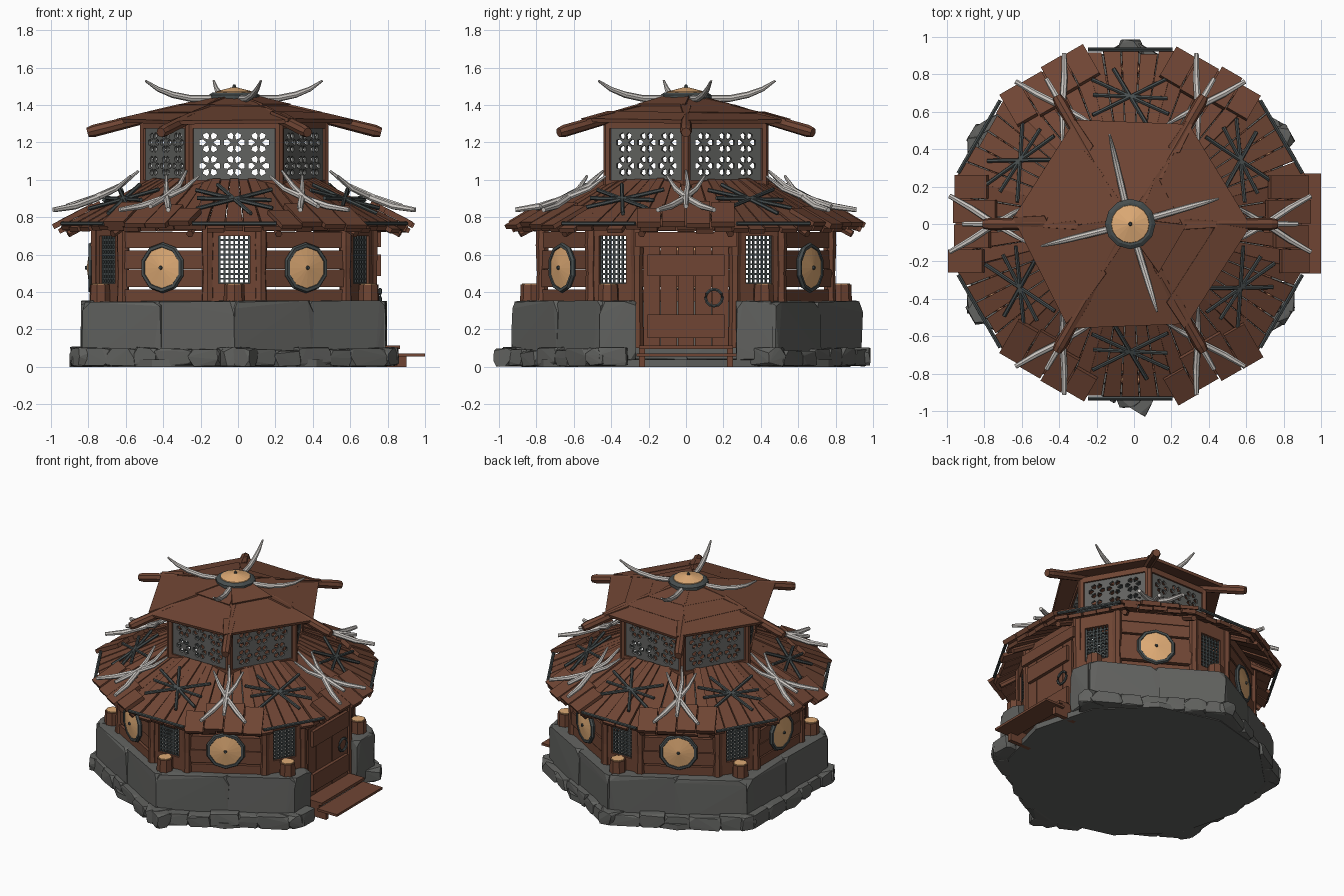
import bpy, bmesh, math, random
from mathutils import Matrix, Vector

if "Cube" in bpy.data.objects:
    bpy.data.objects.remove(bpy.data.objects["Cube"])
random.seed(4)
R = math.radians
T = lambda x, y, z: Matrix.Translation((x, y, z))
rnd = random.uniform

COL = {"wood brown": (0.160, 0.060, 0.034), "stone grey": (0.120, 0.122, 0.115),
       "dark iron": (0.062, 0.075, 0.076), "bone white": (0.60, 0.57, 0.54),
       "pale gold": (0.74, 0.41, 0.18)}
MATS = {}
for n, c in COL.items():
    MATS[n] = bpy.data.materials.new(n)
    MATS[n].diffuse_color = (*c, 1)
WOOD, STONE, IRON, BONE, GOLD = COL
parts = {}


def part(name, mat):
    return parts.setdefault(name, (bmesh.new(), mat))[0]


def side(deg):
    """Frame around the hut axis: x outward, y along the wall, z up."""
    return T(-0.02, 0, 0) @ Matrix.Rotation(R(deg), 4, 'Z')


def slab(bm, M, poly, z0, z1):
    lo = [bm.verts.new(M @ Vector((x, y, z0))) for x, y in poly]
    hi = [bm.verts.new(M @ Vector((x, y, z1))) for x, y in poly]
    bm.faces.new(lo[::-1])
    bm.faces.new(hi)
    n = len(poly)
    for i in range(n):
        j = (i + 1) % n
        bm.faces.new((lo[i], lo[j], hi[j], hi[i]))


def box(bm, M, x0, x1, y0, y1, z0, z1):
    slab(bm, M, [(x0, y0), (x1, y0), (x1, y1), (x0, y1)], z0, z1)


def tube(bm, M, pts, radii, n=8, closed=False):
    pts = [Vector(p) for p in pts]
    k = len(pts)
    rings = []
    for i, p in enumerate(pts):
        a = pts[(i - 1) % k] if closed or i else p
        b = pts[(i + 1) % k] if closed or i < k - 1 else p
        q = (b - a).to_track_quat('Z', 'Y')
        r = radii[i] if isinstance(radii, (list, tuple)) else radii
        rings.append([bm.verts.new(M @ (p + q @ Vector((r * math.cos(math.tau * j / n),
                      r * math.sin(math.tau * j / n), 0)))) for j in range(n)])
    for i in range(k if closed else k - 1):
        A, B = rings[i], rings[(i + 1) % k]
        for j in range(n):
            bm.faces.new((A[j], A[(j + 1) % n], B[(j + 1) % n], B[j]))
    if not closed:
        bm.faces.new(rings[0][::-1])
        bm.faces.new(rings[-1])


def rock(bm, M, xi, xo, yi, yo, z0, z1, bev, jit):
    """Chiselled stone: hull of a chamfered wedge. yi/yo = (low, high) inside/outside."""
    vs = []
    for x, ys, sx in ((xi, yi, 1), (xo, yo, -1)):
        for y, sy in ((ys[0], 1), (ys[1], -1)):
            for z, sz in ((z0, 1), (z1, -1)):
                for d in ((1, 0.2, 0.2), (0.2, 1, 0.2), (0.2, 0.2, 1)):
                    b = [bev * k * rnd(1 - jit, 1 + jit) for k in d]
                    vs.append(bm.verts.new(M @ Vector((x + sx * b[0], y + sy * b[1], z + sz * b[2]))))
    out = bmesh.ops.convex_hull(bm, input=vs)
    bmesh.ops.delete(bm, geom=[v for v in out["geom_interior"] if isinstance(v, bmesh.types.BMVert)],
                     context='VERTS')


# Stone foundation: hexagon of big blocks with a skirt of small rocks
slab(part("foundation_floor", STONE), side(0),
     [(0.88 * math.cos(R(30 * i)), 0.88 * math.sin(R(30 * i))) for i in range(12)], 0, 0.04)
big, small = part("foundation_blocks", STONE), part("foundation_rocks", STONE)
for k in range(6):
    M = side(60 * k)
    spans = [(-0.47, -0.26), (0.26, 0.47)] if k == 0 else [(-0.475, 0.03), (-0.03, 0.475)]
    for a, b in spans:
        ia, ib = max(a, -0.39), min(b, 0.39)
        xo = 0.825 + rnd(-0.012, 0.008)
        rock(big, M, 0.67, xo, (ia, ib), (a, b), 0.03, 0.36, 0.05, 0.6)
    y = -0.47
    while y < 0.40:
        w = rnd(0.14, 0.24)
        if not (k == 0 and y + w > -0.27 and y < 0.27):
            rock(small, M, 0.74, 0.875 + rnd(-0.02, 0.01), (y, y + w), (y, y + w), 0, rnd(0.09, 0.115), 0.035, 0.7)
        y += w - 0.02
    rock(small, side(60 * k + 30), 0.84, 0.99, (-0.1, 0.1), (-0.06, 0.06), 0, 0.11, 0.04, 0.6)

# Walls: wide plank walls alternate with narrow lattice windows
planks, posts = part("wall_planks", WOOD), part("wall_posts", WOOD)
lattice, frames = part("window_lattice", IRON), part("window_frames", WOOD)
for k in range(6):
    M = side(60 * k)
    for s in (-1, 1):
        tube(posts, M, [(0.735, s * 0.262, z) for z in (0.1 if k == 0 else 0.34, 0.5, 0.65, 0.81)],
             [0.036, 0.03, 0.036, 0.032], 7)
    P = M @ T(0.71, 0, 0) @ Matrix(((0, 0, 1, 0), (1, 0, 0, 0), (0, 1, 0, 0), (0, 0, 0, 1)))
    for z0, z1 in ((0.34, 0.415), (0.428, 0.52), (0.524, 0.622), (0.636, 0.722), (0.726, 0.8)):
        if k == 0 and z1 < 0.7:
            continue
        h, c = 0.262, 0.02
        slab(planks, P, [(-h + c, z0), (h - c, z0), (h, z0 + c), (h, z1 - c), (h - c, z1),
                         (-h + c, z1), (-h, z1 - c), (-h, z0 + c)], 0, 0.035 + rnd(0, 0.012))
    W = side(60 * k + 30)
    box(frames, W, 0.745, 0.785, -0.12, 0.12, 0.34, 0.445)
    box(frames, W, 0.745, 0.785, -0.12, 0.12, 0.70, 0.80)
    for s in (-1, 1):
        box(frames, W, 0.75, 0.785, s * 0.105 - 0.022, s * 0.105 + 0.022, 0.34, 0.80)
    for i in range(7):
        y = -0.078 + 0.026 * i
        box(lattice, W, 0.76, 0.77, y - 0.005, y + 0.005, 0.44, 0.71)
    for i in range(11):
        z = 0.445 + 0.026 * i
        box(lattice, W, 0.76, 0.77, -0.085, 0.085, z - 0.005, z + 0.005)
    # Log stump with a pale cut top below each window
    tube(part("stumps", WOOD), W, [(0.83, 0, 0.33), (0.83, 0, 0.44)], [0.058, 0.054], 8)
    tube(part("stump_tops", GOLD), W, [(0.83, 0, 0.44), (0.83, 0, 0.447)], 0.046, 8)
    # Round shields on every wide wall except the door side
    if k:
        S = M @ T(0.765, 0, 0.53) @ Matrix.Rotation(R(90), 4, 'Y')
        tube(part("shield_discs", GOLD), S, [(0, 0, -0.015), (0, 0, 0.008), (0, 0, 0.022)], [0.115, 0.115, 0.012], 16)
        tube(part("shield_rims", IRON), S, [(0.12 * math.cos(R(36 * i)), 0.12 * math.sin(R(36 * i)), 0)
                                            for i in range(10)], 0.016, 6, True)
        tube(part("shield_bosses", IRON), S, [(0, 0, 0.015), (0, 0, 0.032)], [0.014, 0.008], 8)

# Door with cross boards, ring handle and steps
D = side(0)
door = part("door", WOOD)
for i in range(5):
    y = -0.23 + 0.092 * i
    box(door, D, 0.735, 0.76 + rnd(0, 0.008), y + 0.002, y + 0.09, 0.1, 0.72)
for z0, z1 in ((0.155, 0.28), (0.485, 0.60)):
    box(door, D, 0.76, 0.785, -0.205, 0.205, z0, z1)
box(door, D, 0.74, 0.785, -0.27, 0.27, 0.64, 0.72)
tube(part("door_ring", IRON), D, [(0.78, 0.15 + 0.045 * math.cos(R(30 * i)), 0.37 + 0.045 * math.sin(R(30 * i)))
                                  for i in range(12)], 0.009, 6, True)
steps = part("steps", WOOD)
box(steps, D, 0.73, 0.885, -0.25, 0.25, 0.095, 0.115)
box(steps, D, 0.86, 1.02, -0.265, 0.27, 0.055, 0.072)
for s in (-1, 1):
    box(steps, D, 0.74, 0.92, s * 0.235 - 0.015, s * 0.235 + 0.015, 0.0, 0.06)
    box(steps, D, 0.74, 0.86, s * 0.235 - 0.015, s * 0.235 + 0.015, 0.06, 0.1)

# Lower roof: twelve plank panels, dressed with tusks or iron rods
roof, cover = part("lower_roof_planks", WOOD), part("lower_roof_cover_boards", WOOD)
rods, tusks = part("roof_rods", IRON), part("roof_tusks", BONE)
L, ang = math.hypot(0.5, 0.26), math.atan2(0.26, 0.5)
for k in range(12):
    S = side(30 * k) @ T(0.43, 0, 1.0) @ Matrix.Rotation(ang, 4, 'Y')
    for i in range(5):
        f0, f1 = -1 + 0.4 * i + 0.015, -1 + 0.4 * i + 0.385
        e, z = L + rnd(-0.03, 0.015), rnd(0, 0.012)
        slab(roof, S, [(0, 0.118 * f0), (e, 0.25 * f0), (e, 0.25 * f1), (0, 0.118 * f1)], z - 0.025, z)
    tube(part("rafters", WOOD), side(30 * k + 15), [(0.45, 0, 0.955), (0.92, 0, 0.71)], 0.02, 6)
    if k % 2 == 0:
        for i in range(4):
            y = -0.265 + 0.1325 * i
            e, s = L + rnd(-0.01, 0.03), 0.33 + rnd(-0.04, 0.04) + 0.03 * abs(i - 1.5)
            box(cover, S, s, e, y + 0.003, y + 0.128, 0.012, 0.034 + rnd(0, 0.01))
        for s in (-1, 1):
            tube(tusks, S, [(0.10, -s * 0.10, 0.075), (0.2, -s * 0.055, 0.05), (0.32, s * 0.01, 0.055),
                            (0.44, s * 0.085, 0.07), (0.55, s * 0.15, 0.105)], [0.007, 0.014, 0.018, 0.018, 0.013], 7)
        tube(tusks, S, [(0.05, 0, 0.08), (0.17, 0.01, 0.055), (0.32, 0, 0.06), (0.48, 0, 0.09)],
             [0.007, 0.014, 0.018, 0.013], 7)
    else:
        for a, h in ((27, 0.23), (-29, 0.23), (3, 0.2), (62, 0.19)):
            v = Vector((math.sin(R(a)), math.cos(R(a)), 0)) * h
            c = Vector((0.27, 0, 0.025))
            tube(rods, S, [c - v, c + v], 0.011, 6)
        tube(rods, S, [(L - 0.01, -0.225, 0.025), (L - 0.01, 0.225, 0.025)], 0.011, 6)

# Pierced tower screen, cut from a flat outline with petal holes
cu = bpy.data.curves.new("screen_outline", 'CURVE')
cu.dimensions, cu.fill_mode, cu.extrude = '2D', 'BOTH', 0.008


def outline(pts):
    sp = cu.splines.new('POLY')
    sp.points.add(len(pts) - 1)
    for p, (x, y) in zip(sp.points, pts):
        p.co = (x, y, 0, 1)
    sp.use_cyclic_u = True


outline([(-0.225, 0.98), (0.225, 0.98), (0.225, 1.285), (-0.225, 1.285)])
for cx in (-0.13, 0, 0.13):
    for cy in (1.075, 1.2):
        for i in range(6):
            outline([(cx + r * math.cos(R(60 * i + a)), cy + r * math.sin(R(60 * i + a)))
                     for r, a in ((0.018, 0), (0.04, -24), (0.056, -13), (0.056, 13), (0.04, 24))])
tmp = bpy.data.objects.new("screen_outline", cu)
bpy.context.collection.objects.link(tmp)
dg = bpy.context.evaluated_depsgraph_get()
screen = bpy.data.meshes.new_from_object(tmp.evaluated_get(dg))
bpy.data.objects.remove(tmp)
screen.materials.clear()
screen.materials.append(MATS[STONE])
FLIP = Matrix(((0, 0, 1, 0), (1, 0, 0, 0), (0, 1, 0, 0), (0, 0, 0, 1)))

# Tower posts, ring beams, upper roof and its jutting beams
tower, top = part("tower_frame", WOOD), part("upper_roof_planks", WOOD)
slope = math.atan2(0.115, 0.44)
for k in range(6):
    F, V = side(60 * k + 30), side(60 * k)
    ob = bpy.data.objects.new("tower_screen", screen)
    ob.matrix_world = F @ T(0.415, 0, 0) @ FLIP
    bpy.context.collection.objects.link(ob)
    box(tower, F, 0.40, 0.435, -0.24, 0.24, 1.275, 1.315)
    box(tower, F, 0.40, 0.435, -0.24, 0.24, 0.965, 1.0)
    tube(tower, V, [(0.48, 0, 0.96), (0.48, 0, 1.34)], 0.026, 7)
    tube(part("roof_beams", WOOD), V, [(0.2, 0, 1.385), (0.5, 0, 1.325), (0.75, 0, 1.262), (0.785, 0, 1.253)],
         [0.03, 0.03, 0.033, 0.026], 8)
    S = F @ T(0.1, 0, 1.435) @ Matrix.Rotation(slope, 4, 'Y')
    for r0, r1 in ((0.0, 0.165), (0.15, 0.315), (0.30, 0.46)):
        tw = S @ Matrix.Rotation(R(rnd(-4, 4)), 4, 'Z')
        w0, w1 = 0.577 * (r0 + 0.1) + 0.02, 0.577 * (r1 + 0.1) - 0.005
        z = rnd(-0.004, 0.008) + (0.46 - r1) * 0.02
        slab(top, tw, [(r0, -w0), (r1, -w1), (r1, w1), (r0, w0)], z - 0.02, z)

# Crown: iron ring, gold disc, spike and four curved tusks
C = side(0)
tube(part("crown_ring", IRON), C, [(0, 0, 1.41), (0, 0, 1.455), (0, 0, 1.468)], [0.135, 0.135, 0.115], 12)
tube(part("crown_disc", GOLD), C, [(0, 0, 1.46), (0, 0, 1.472), (0, 0, 1.495)], [0.105, 0.1, 0.012], 16)
tube(part("crown_spike", IRON), C, [(0, 0, 1.485), (0, 0, 1.51)], [0.014, 0.006], 8)
for a in (103, 16, -73, 194):
    tube(part("crown_tusks", BONE), side(a), [(0.13, 0, 1.435), (0.24, 0, 1.435), (0.34, 0, 1.455),
         (0.42, 0, 1.485), (0.49, 0, 1.53)], [0.018, 0.018, 0.017, 0.013, 0.006], 8)

# Turn every collected part into an object
for name, (bm, mat) in parts.items():
    bmesh.ops.recalc_face_normals(bm, faces=bm.faces)
    me = bpy.data.meshes.new(name)
    bm.to_mesh(me)
    bm.free()
    me.materials.append(MATS[mat])
    bpy.context.collection.objects.link(bpy.data.objects.new(name, me))

for m in bpy.data.materials:
    if m.users and not m.is_grease_pencil:
        m.use_nodes = True
        m.node_tree.nodes["Principled BSDF"].inputs["Base Color"].default_value = m.diffuse_color
